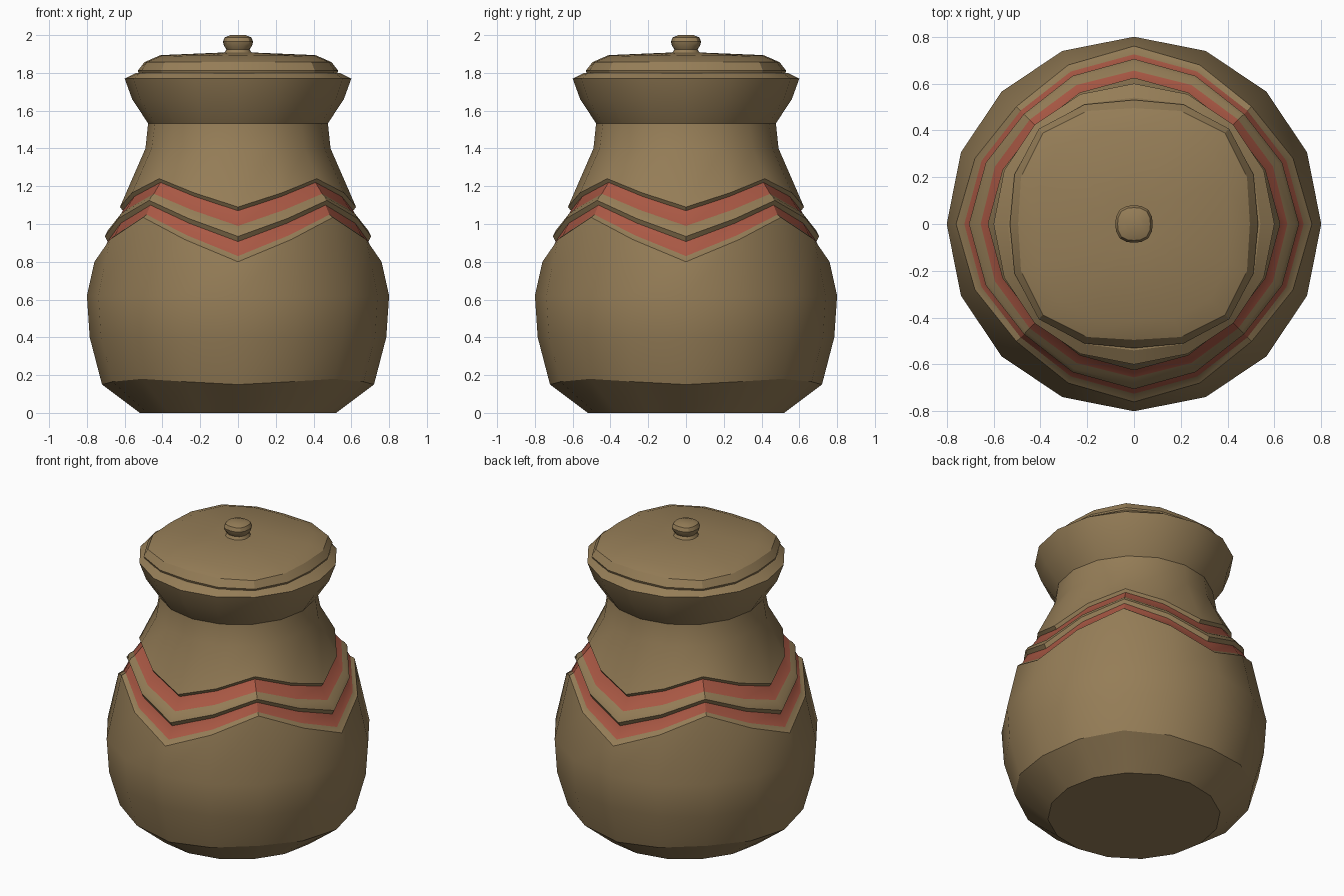
import bpy, bmesh, math

if "Cube" in bpy.data.objects:
    bpy.data.objects.remove(bpy.data.objects["Cube"])


def material(name, rgb):
    m = bpy.data.materials.new(name)
    m.diffuse_color = (*rgb, 1)
    m.use_nodes = True
    m.node_tree.nodes["Principled BSDF"].inputs["Base Color"].default_value = m.diffuse_color
    return m


clay = material("clay", (0.30, 0.205, 0.095))
red = material("red_paint", (0.40, 0.098, 0.058))


def lathe(name, rings, red_bands=()):
    """16-sided turned form. Each ring gives height and radius on the axes,
    then (optionally) height and radius on the diagonals; between is blended."""
    n = 16
    bm = bmesh.new()
    loops = []
    for ring in rings:
        z0, r0 = ring[:2]
        z1, r1 = ring[2:] if len(ring) == 4 else (z0, r0)
        loop = []
        for i in range(n):
            t = (0, 0.5, 1, 0.5)[i % 4]
            a = 2 * math.pi * i / n
            r, z = r0 + (r1 - r0) * t, z0 + (z1 - z0) * t
            loop.append(bm.verts.new((r * math.cos(a), r * math.sin(a), z)))
        loops.append(loop)
    for k in range(len(loops) - 1):
        lo, hi = loops[k], loops[k + 1]
        for i in range(n):
            j = (i + 1) % n
            f = bm.faces.new((lo[i], lo[j], hi[j], hi[i]))
            f.material_index = 1 if k in red_bands else 0
    bm.faces.new(loops[0][::-1])
    bm.faces.new(loops[-1])
    me = bpy.data.meshes.new(name)
    bm.to_mesh(me)
    bm.free()
    me.materials.append(clay)
    if red_bands:
        me.materials.append(red)
    ob = bpy.data.objects.new(name, me)
    bpy.context.collection.objects.link(ob)
    bpy.ops.object.select_all(action='DESELECT')
    ob.select_set(True)
    bpy.context.view_layer.objects.active = ob
    bpy.ops.object.shade_smooth_by_angle(angle=math.radians(28))
    return ob


# Jar: belly, two zigzag grooves painted red, neck and flared rim
lathe("jar", [
    (0.00, 0.52),
    (0.15, 0.72, 0.18, 0.72),
    (0.40, 0.785),
    (0.62, 0.80),
    (0.80, 0.76, 1.035, 0.71),     # lower groove
    (0.83, 0.725, 1.05, 0.685),
    (0.907, 0.69, 1.10, 0.655),
    (0.934, 0.705, 1.125, 0.665),  # ridge between grooves
    (0.965, 0.69, 1.145, 0.65),
    (0.99, 0.655, 1.16, 0.63),     # upper groove
    (1.07, 0.61, 1.22, 0.58),
    (1.09, 0.625, 1.24, 0.59),
    (1.40, 0.49, 1.40, 0.50),      # neck
    (1.533, 0.476),
    (1.66, 0.56),                  # rim
    (1.77, 0.60),
    (1.80, 0.54, 1.80, 0.57),
], red_bands=(5, 9))

# Lid: softly squared slab
lathe("lid", [
    (1.79, 0.525, 1.79, 0.565),
    (1.812, 0.53, 1.812, 0.575),
    (1.857, 0.495, 1.857, 0.55),
    (1.894, 0.41, 1.89, 0.46),
    (1.907, 0.10, 1.907, 0.11),
])

# Knob on the lid
lathe("lid_knob", [
    (1.90, 0.075, 1.90, 0.08),
    (1.925, 0.062, 1.925, 0.066),
    (1.945, 0.075, 1.945, 0.08),
    (1.965, 0.08, 1.965, 0.086),
    (1.988, 0.07, 1.988, 0.076),
    (2.00, 0.04, 2.00, 0.044),
])
